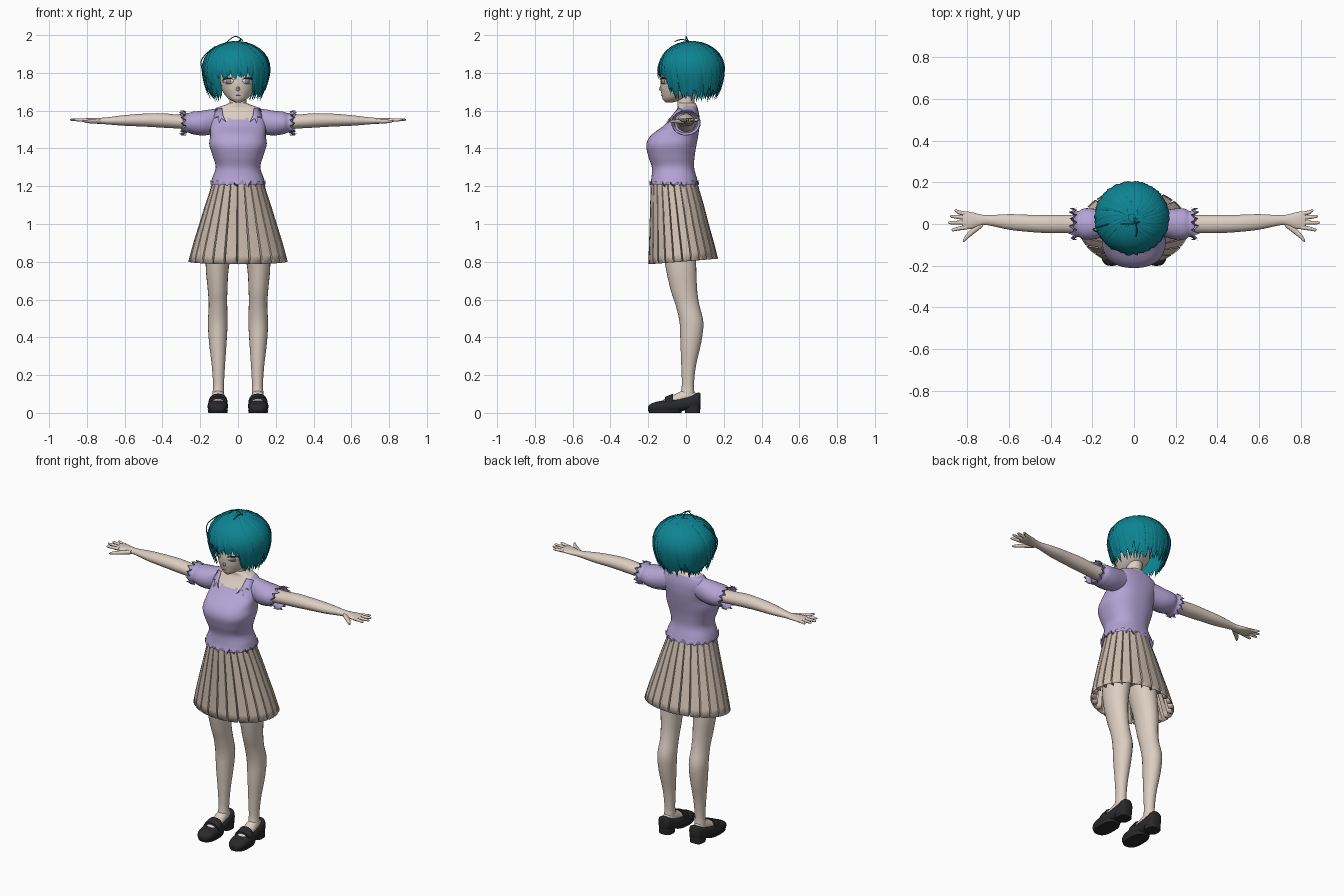
import bpy, bmesh, math, random
from mathutils import Vector

random.seed(4)
TAU = 2 * math.pi
cube = bpy.data.objects.get("Cube")
if cube:
    bpy.data.objects.remove(cube)


def material(name, r, g, b):
    m = bpy.data.materials.new(name)
    m.use_nodes = True
    m.diffuse_color = (r, g, b, 1)
    bsdf = next(n for n in m.node_tree.nodes if n.type == 'BSDF_PRINCIPLED')
    bsdf.inputs["Base Color"].default_value = (r, g, b, 1)
    bsdf.inputs["Roughness"].default_value = 0.8
    return m


SKIN = material("skin", 0.72, 0.62, 0.54)
LILAC = material("lilac_cloth", 0.45, 0.37, 0.66)
BEIGE = material("beige_cloth", 0.62, 0.51, 0.43)
TEAL = material("teal_hair", 0.004, 0.23, 0.29)
BLACK = material("black_leather", 0.022, 0.022, 0.024)
WHITE = material("eye_white", 0.85, 0.85, 0.85)
IRIS = material("iris_grey", 0.35, 0.31, 0.29)
ROSE = material("lip_rose", 0.42, 0.25, 0.22)


def finish(name, bm, mats, mirror=False, angle=40, thick=0):
    """Turn a bmesh into a shaded object with optional mirror and thickness."""
    bmesh.ops.recalc_face_normals(bm, faces=bm.faces)
    me = bpy.data.meshes.new(name)
    bm.to_mesh(me)
    bm.free()
    ob = bpy.data.objects.new(name, me)
    bpy.context.collection.objects.link(ob)
    for m in mats:
        me.materials.append(m)
    bpy.ops.object.select_all(action='DESELECT')
    ob.select_set(True)
    bpy.context.view_layer.objects.active = ob
    bpy.ops.object.shade_smooth_by_angle(angle=math.radians(angle))
    if thick:
        ob.modifiers.new("thickness", 'SOLIDIFY').thickness = thick
    if mirror:
        ob.modifiers.new("mirror", 'MIRROR').use_mirror_merge = False
    return ob


def dense(rings, steps):
    """Catmull-Rom interpolation between rings (t, c1, c2, r1, r2)."""
    out = []
    for i in range(len(rings) - 1):
        p0, p1 = Vector(rings[max(i - 1, 0)]), Vector(rings[i])
        p2, p3 = Vector(rings[i + 1]), Vector(rings[min(i + 2, len(rings) - 1)])
        for s in range(steps):
            u = s / steps
            out.append(0.5 * (2 * p1 + (p2 - p0) * u + (2 * p0 - 5 * p1 + 4 * p2 - p3) * u ** 2
                              + (3 * p1 - p0 - 3 * p2 + p3) * u ** 3))
    return out + [Vector(rings[-1])]


def loft(name, axis, rings, mats, n=24, p=2, steps=4, caps=True, shape=None, angles=None, **kw):
    """Skin superellipse rings along an axis; shape() may move each vertex."""
    bm = bmesh.new()
    angles = angles or [TAU * i / n for i in range(n)]
    rows, levels = [], dense(rings, steps)
    for k, (t, c1, c2, r1, r2) in enumerate(levels):
        row = []
        for i, a in enumerate(angles):
            c, s = math.cos(a), math.sin(a)
            u = c1 + r1 * math.copysign(abs(c) ** (2 / p), c)
            w = c2 + r2 * math.copysign(abs(s) ** (2 / p), s)
            v = Vector({'x': (t, u, w), 'y': (u, t, w), 'z': (u, w, t)}[axis])
            row.append(bm.verts.new(shape(v, i, k / (len(levels) - 1)) if shape else v))
        rows.append(row)
    for a, b in zip(rows, rows[1:]):
        for i in range(len(a)):
            bm.faces.new((a[i - 1], a[i], b[i], b[i - 1]))
    if caps:
        bm.faces.new(rows[0])
        bm.faces.new(rows[-1])
    return finish(name, bm, mats, **kw)


def front_y(rings, x, z, p=2):
    """Front surface depth of a vertical loft."""
    t, c1, c2, r1, r2 = min(dense(rings, 30), key=lambda r: abs(r[0] - z))
    return c2 - r2 * max(0, 1 - abs(x / r1) ** p) ** (1 / p)


def plate(name, rings, outline, mat, lift, p=2, **kw):
    """Thin patch laid on the front of a loft; outline is (x, z) pairs."""
    bm = bmesh.new()
    n = len(outline)
    mid = (sum(q[0] for q in outline) / n, sum(q[1] for q in outline) / n)
    verts = [bm.verts.new((x, front_y(rings, x, z, p) - lift, z)) for x, z in list(outline) + [mid]]
    for i in range(n):
        bm.faces.new((verts[i], verts[(i + 1) % n], verts[n]))
    return finish(name, bm, [mat], thick=0.002, **kw)


def oval(cx, cz, w, h, n=20):
    return [(cx + w * math.cos(TAU * i / n), cz + h * math.sin(TAU * i / n)) for i in range(n)]


# Head, nose, eyes and mouth
HEAD = [(1.643, 0, -.09, .012, .018), (1.66, 0, -.068, .045, .055), (1.685, 0, -.045, .07, .084),
        (1.72, 0, -.025, .09, .11), (1.77, 0, -.01, .105, .125), (1.83, 0, .015, .12, .135),
        (1.89, 0, .025, .105, .12), (1.93, 0, .03, .05, .06)]
loft("head", 'z', HEAD, [SKIN], n=32)
loft("nose", 'z', [(1.70, 0, -.122, .004, .003), (1.712, 0, -.127, .011, .017),
                   (1.73, 0, -.127, .007, .01), (1.755, 0, -.125, .003, .004)], [SKIN], n=10)
plate("eye_whites", HEAD, oval(.053, 1.757, .028, .017), WHITE, .003, mirror=True)
plate("irises", HEAD, oval(.052, 1.757, .013, .016), IRIS, .005, mirror=True)
plate("eyelashes", HEAD, [(.022, 1.765), (.035, 1.774), (.055, 1.777), (.075, 1.773), (.086, 1.758),
                          (.074, 1.768), (.054, 1.772), (.036, 1.769)], BLACK, .007, mirror=True)
plate("mouth", HEAD, oval(0, 1.68, .014, .002), ROSE, .003)
loft("neck", 'z', [(1.56, 0, .005, .06, .06), (1.61, 0, .003, .049, .048), (1.65, 0, 0, .044, .045),
                   (1.71, 0, .005, .046, .05)], [SKIN])


# Top with ragged hem; the open neckline is skin
def ragged_hem(v, i, f):
    if f == 0:
        v.z += (.022 if i % 3 else -.008) + random.uniform(-.006, .008)
    return v


BODY = [(1.205, 0, -.062, .147, .131), (1.245, 0, -.063, .136, .12), (1.30, 0, -.069, .118, .112),
        (1.36, 0, -.077, .134, .123), (1.42, 0, -.077, .152, .133), (1.47, 0, -.06, .147, .125),
        (1.52, 0, -.024, .148, .095), (1.57, 0, -.002, .148, .073), (1.61, 0, .008, .122, .055),
        (1.63, 0, .006, .07, .05), (1.64, 0, .004, .047, .046)]
top = loft("torso_top", 'z', BODY, [LILAC, SKIN], n=60, p=2.4, steps=6, caps=False, shape=ragged_hem)
for poly in top.data.polygons:
    c = poly.center
    low = 1.555 + .012 * math.cos(c.x * 150)
    if c.z > 1.622 or (abs(c.x) < .1 and c.y < 0 and c.z > low):
        poly.material_index = 1
plate("collar_flaps", BODY, [(.085, 1.615), (.122, 1.607), (.128, 1.56), (.11, 1.573), (.10, 1.535),
                             (.088, 1.56), (.062, 1.54), (.08, 1.575)], LILAC, .01, p=2.4, mirror=True)


# Puffed sleeves with ragged cuffs
def ragged_cuff(v, i, f):
    if f == 1:
        v.x += random.uniform(.008, .022) if i % 2 else -.022
    return v


loft("sleeves", 'x', [(.09, .006, 1.55, .05, .062), (.14, .003, 1.541, .062, .067),
                      (.19, 0, 1.534, .073, .066), (.24, 0, 1.535, .074, .06),
                      (.268, 0, 1.535, .062, .052), (.295, 0, 1.535, .078, .067)],
     [LILAC], n=26, caps=False, shape=ragged_cuff, mirror=True)

# Arms, fingers and thumbs
loft("arms", 'x', [(.15, 0, 1.535, .05, .046), (.3, 0, 1.541, .044, .037), (.4, 0, 1.548, .044, .038),
                   (.5, .003, 1.55, .041, .034), (.6, .01, 1.548, .037, .028), (.7, .018, 1.546, .024, .018),
                   (.74, .018, 1.546, .029, .016), (.78, .017, 1.548, .04, .013),
                   (.815, .018, 1.549, .042, .01), (.825, .018, 1.549, .035, .006)], [SKIN], mirror=True)
for finger, y0, y1, tip in (("index", -.015, -.028, .875), ("middle", .007, .006, .89),
                            ("ring", .029, .037, .882), ("little", .048, .064, .86)):
    loft(finger + "_fingers", 'x', [(.8, y0, 1.549, .011, .009), (.84, (y0 + y1) / 2, 1.551, .0095, .0085),
                                    (tip - .008, y1, 1.552, .007, .006), (tip, y1, 1.552, .002, .002)],
         [SKIN], n=10, mirror=True)
loft("thumbs", 'x', [(.725, .0, 1.545, .014, .012), (.765, -.028, 1.543, .017, .011),
                     (.795, -.054, 1.543, .015, .009), (.815, -.077, 1.544, .009, .006),
                     (.82, -.083, 1.544, .002, .002)], [SKIN], n=12, mirror=True)


# Knife-pleated skirt
def pleat(v, i, f):
    if i % 4 == 3:
        axis = Vector((0, -.062 + .047 * f, v.z))
        v = axis + (v - axis) * (1 - .13 * f ** .6)
    v.z += f * .08 * v.y
    return v


loft("pleated_skirt", 'z', [(1.235, 0, -.062, .133, .119), (1.20, 0, -.061, .142, .126),
                            (1.1, 0, -.048, .175, .142), (1.0, 0, -.037, .206, .156),
                            (.9, 0, -.025, .237, .171), (.803, 0, -.015, .263, .185)],
     [BEIGE], steps=2, caps=False, shape=pleat, angle=20, thick=.003,
     angles=[TAU * (k + o) / 24 for k in range(24) for o in (0, .45, .86, .93)])
loft("pelvis", 'z', [(.93, 0, -.04, .06, .06), (.98, 0, -.045, .14, .105), (1.08, 0, -.055, .15, .11),
                     (1.21, 0, -.062, .12, .105)], [SKIN])

# Legs and feet
loft("legs", 'z', [(1.1, .075, -.05, .07, .09), (.95, .088, -.044, .078, .094), (.78, .109, -.028, .062, .082),
                   (.65, .108, -.011, .052, .07), (.57, .106, .008, .049, .063), (.48, .107, .029, .052, .063),
                   (.38, .107, .026, .047, .056), (.25, .104, .014, .035, .039), (.15, .103, .01, .029, .032),
                   (.1, .104, .008, .031, .037), (.05, .104, .005, .03, .04)], [SKIN], mirror=True)
loft("feet", 'y', [(.055, .104, .08, .025, .025), (0, .104, .085, .033, .04), (-.05, .105, .07, .036, .032),
                   (-.1, .106, .058, .037, .024), (-.135, .106, .045, .025, .012)], [SKIN], mirror=True)

# Shoes with strap, heel and sole
loft("shoes", 'y', [(.078, .105, .07, .018, .028), (.066, .105, .066, .037, .042), (.02, .105, .054, .044, .038),
                    (-.04, .105, .043, .048, .035), (-.1, .107, .036, .054, .033), (-.16, .107, .031, .05, .027),
                    (-.19, .107, .025, .035, .02), (-.2, .107, .022, .015, .012)],
     [BLACK], p=2.6, mirror=True)
loft("shoe_straps", 'y', [(-.112, .106, .046, .051, .038), (-.09, .106, .052, .051, .041),
                          (-.068, .105, .056, .049, .046)], [BLACK], p=2.3, mirror=True)
loft("shoe_heels", 'z', [(0, .105, .035, .04, .04), (.04, .105, .035, .041, .041)], [BLACK], p=3, steps=1, mirror=True)
loft("shoe_soles", 'z', [(0, .107, -.11, .05, .085), (.018, .107, -.11, .054, .091)], [BLACK], p=2.6, steps=1,
     mirror=True)


# Hair: inner cap, then layers of tapered locks from the crown
def hair_point(a, phi, k):
    d = max(0, .15 * (phi - math.pi / 2))
    r = k * (math.sin(phi) if d == 0 else 1 - 4.3 * d ** 1.5)
    z = 1.82 - d if d else 1.82 + .15 * math.cos(phi) * k
    return Vector((-.01 + .18 * r * math.cos(a), .03 + .175 * r * math.sin(a), z))


def reach(z):
    return math.pi / 2 + (1.82 - z) / .15


def from_front(a):
    return abs((a + math.pi / 2 + math.pi) % TAU - math.pi)


bm = bmesh.new()
rows = []
for i in range(48):
    a = TAU * i / 48
    end = reach(1.80 if from_front(a) < .62 else 1.705)
    rows.append([bm.verts.new(hair_point(a, .02 + (end - .02) * j / 14, .93)) for j in range(15)])
for i in range(48):
    for j in range(14):
        bm.faces.new((rows[i - 1][j], rows[i][j], rows[i][j + 1], rows[i - 1][j + 1]))
bm.faces.new([r[0] for r in rows])
finish("hair_cap", bm, [TEAL])


def lock(bm, a, tip, w, k, twist, flare, segs=11):
    start, end, last = .1, reach(tip), None
    for j in range(segs):
        u = j / segs
        phi, ang = start + (end - start) * u, a - twist * (1 - u) ** 2
        c = hair_point(ang, phi, k + flare * max(0, u - .6))
        up = min(phi, math.pi / 2)
        out = Vector((math.cos(ang) * math.sin(up), math.sin(ang) * math.sin(up), math.cos(up)))
        side = Vector((-math.sin(ang), math.cos(ang), 0))
        h = w * min(1, .25 + 1.6 * u) * (1 - u ** 3) ** .7
        ring = [bm.verts.new(c + o) for o in (side * h, out * h * .45, -side * h, -out * h * .3)]
        if last:
            for q in range(4):
                bm.faces.new((last[q - 1], last[q], ring[q], ring[q - 1]))
        last = ring
    point = bm.verts.new(hair_point(a, end, k + flare * .5))
    for q in range(4):
        bm.faces.new((last[q - 1], last[q], point))


bm = bmesh.new()
for count, k, w, drop in ((56, .92, .021, 0), (64, .965, .02, .012), (30, .985, .012, .03)):
    for i in range(count):
        a = TAU * (i + random.uniform(-.3, .3)) / count
        tip = random.uniform(1.758, 1.785) if from_front(a) < .6 else random.uniform(1.645, 1.69) + drop
        lock(bm, a, tip, w * random.uniform(.8, 1.2), k, random.uniform(.3, .6), random.uniform(-.05, .2))
finish("hair_locks", bm, [TEAL], angle=50)

# Loose wisps above the crown and beside the head
for name, pts in (("crown_wisp", [(-.07, 0, 1.95), (-.04, .0, 1.985), (0, .0, 1.998), (.025, .01, 1.97)]),
                  ("back_wisp", [(0, .03, 1.96), (.02, -.02, 1.99), (.01, -.06, 1.965)]),
                  ("side_wisp", [(-.12, .0, 1.94), (-.19, -.02, 1.89), (-.2, -.03, 1.83), (-.17, -.04, 1.77)])):
    cu = bpy.data.curves.new(name, 'CURVE')
    cu.dimensions, cu.bevel_depth, cu.bevel_resolution = '3D', .003, 1
    sp = cu.splines.new('NURBS')
    sp.points.add(len(pts) - 1)
    for q, co in zip(sp.points, pts):
        q.co = (*co, 1)
    sp.use_endpoint_u, sp.order_u = True, 3
    cu.materials.append(TEAL)
    bpy.context.collection.objects.link(bpy.data.objects.new(name, cu))
